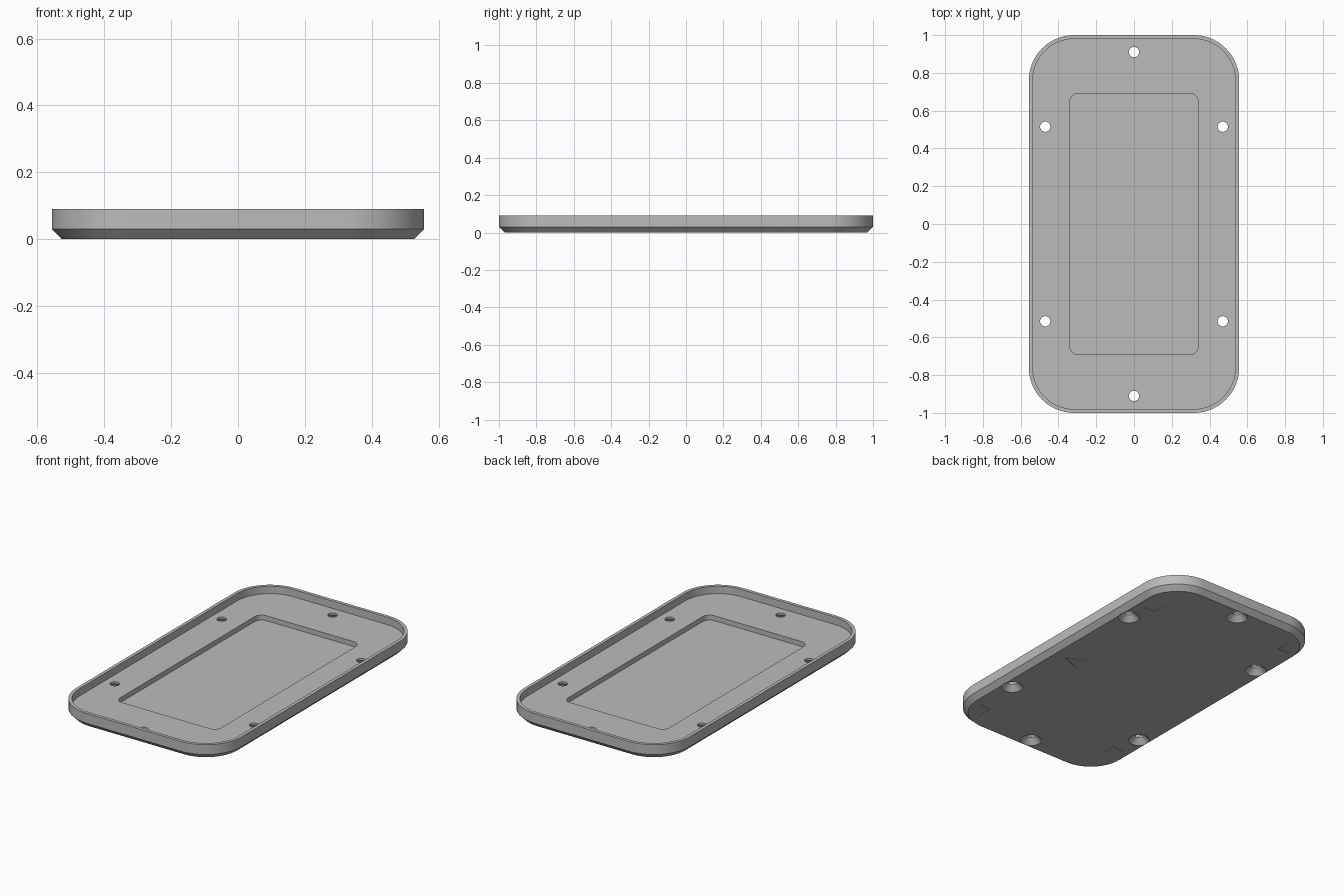
import bpy, bmesh, math
from mathutils import Vector

cube = bpy.data.objects.get("Cube")
if cube:
    bpy.data.objects.remove(cube, do_unlink=True)

grey = bpy.data.materials.new("plain grey")
grey.use_nodes = True
colour = (0.5, 0.5, 0.5, 1)
grey.diffuse_color = colour
grey.node_tree.nodes["Principled BSDF"].inputs["Base Color"].default_value = colour

HALF_X, HALF_Y, HEIGHT, RADIUS = 0.557, 1.0, 0.09, 0.24
FLOOR, RIM, CHAMFER = 0.045, 0.02, 0.03


def rounded_rect(hx, hy, r, z, steps=14):
    """Points around a rectangle with round corners."""
    points = []
    for i, (sx, sy) in enumerate([(1, 1), (-1, 1), (-1, -1), (1, -1)]):
        for s in range(steps + 1):
            a = (i + s / steps) * math.pi / 2
            points.append((sx * (hx - r) + r * math.cos(a),
                           sy * (hy - r) + r * math.sin(a), z))
    return points


def circle(x, y, r, z, sides=32):
    return [(x + r * math.cos(math.tau * i / sides),
             y + r * math.sin(math.tau * i / sides), z) for i in range(sides)]


def loft(name, rings):
    """Closed solid skinned through rings of equal size."""
    bm = bmesh.new()
    rows = [[bm.verts.new(p) for p in ring] for ring in rings]
    n = len(rows[0])
    for low, high in zip(rows, rows[1:]):
        for i in range(n):
            j = (i + 1) % n
            bm.faces.new((low[i], low[j], high[j], high[i]))
    bm.faces.new(rows[0][::-1])
    bm.faces.new(rows[-1])
    bmesh.ops.recalc_face_normals(bm, faces=bm.faces)
    mesh = bpy.data.meshes.new(name)
    bm.to_mesh(mesh)
    bm.free()
    mesh.materials.append(grey)
    obj = bpy.data.objects.new(name, mesh)
    bpy.context.collection.objects.link(obj)
    return obj


def cut(target, cutter):
    cutter.hide_render = True
    mod = target.modifiers.new("cut", "BOOLEAN")
    mod.operation = "DIFFERENCE"
    mod.solver = "EXACT"
    mod.object = cutter
    bpy.context.view_layer.objects.active = target
    bpy.ops.object.modifier_apply(modifier=mod.name)
    bpy.data.objects.remove(cutter, do_unlink=True)


def outline(inset, z):
    return rounded_rect(HALF_X - inset, HALF_Y - inset, RADIUS - inset, z)


# Tray shell with chamfered base and thin raised rim
tray = loft("cover_tray", [outline(CHAMFER, 0), outline(0, CHAMFER),
                           outline(0, HEIGHT), outline(RIM, HEIGHT),
                           outline(RIM, FLOOR)])

# Shallow rectangular recess in the floor
cut(tray, loft("recess_cutter", [rounded_rect(0.34, 0.692, 0.045, z, 6)
                                 for z in (0.015, 0.07)]))

# Six screw holes, countersunk from below
holes = [(0, s * 0.91) for s in (1, -1)]
holes += [(sx * 0.47, sy * 0.515) for sx in (1, -1) for sy in (1, -1)]
for x, y in holes:
    cut(tray, loft("hole_cutter", [circle(x, y, r, z) for r, z in
                                   ((0.07, -0.01), (0.027, 0.033), (0.027, 0.07))]))


# Fine grooves on the underside
def groove(start, end, width=0.006, depth=0.004):
    a, b = Vector(start), Vector(end)
    side = (b - a).orthogonal().normalized() * width / 2
    corners = [a - side, b - side, b + side, a + side]
    cut(tray, loft("groove_cutter", [[(p.x, p.y, z) for p in corners]
                                     for z in (-0.01, depth)]))


# Corner marks
for sx, sy, y in [(1, 1, 0.66), (-1, -1, 0.67), (-1, 1, 0.79), (1, -1, 0.79)]:
    groove((sx * 0.405, sy * y), (sx * 0.48, sy * y))
    groove((sx * 0.405, sy * y), (sx * 0.405, sy * (y + 0.09)))

# Direction arrow
for y in (-0.017, -0.11):
    groove((0.455, -0.064), (0.337, y))

# Smooth curves, sharp edges
bpy.ops.object.select_all(action="DESELECT")
tray.select_set(True)
bpy.context.view_layer.objects.active = tray
bpy.ops.object.shade_smooth_by_angle(angle=math.radians(30))
